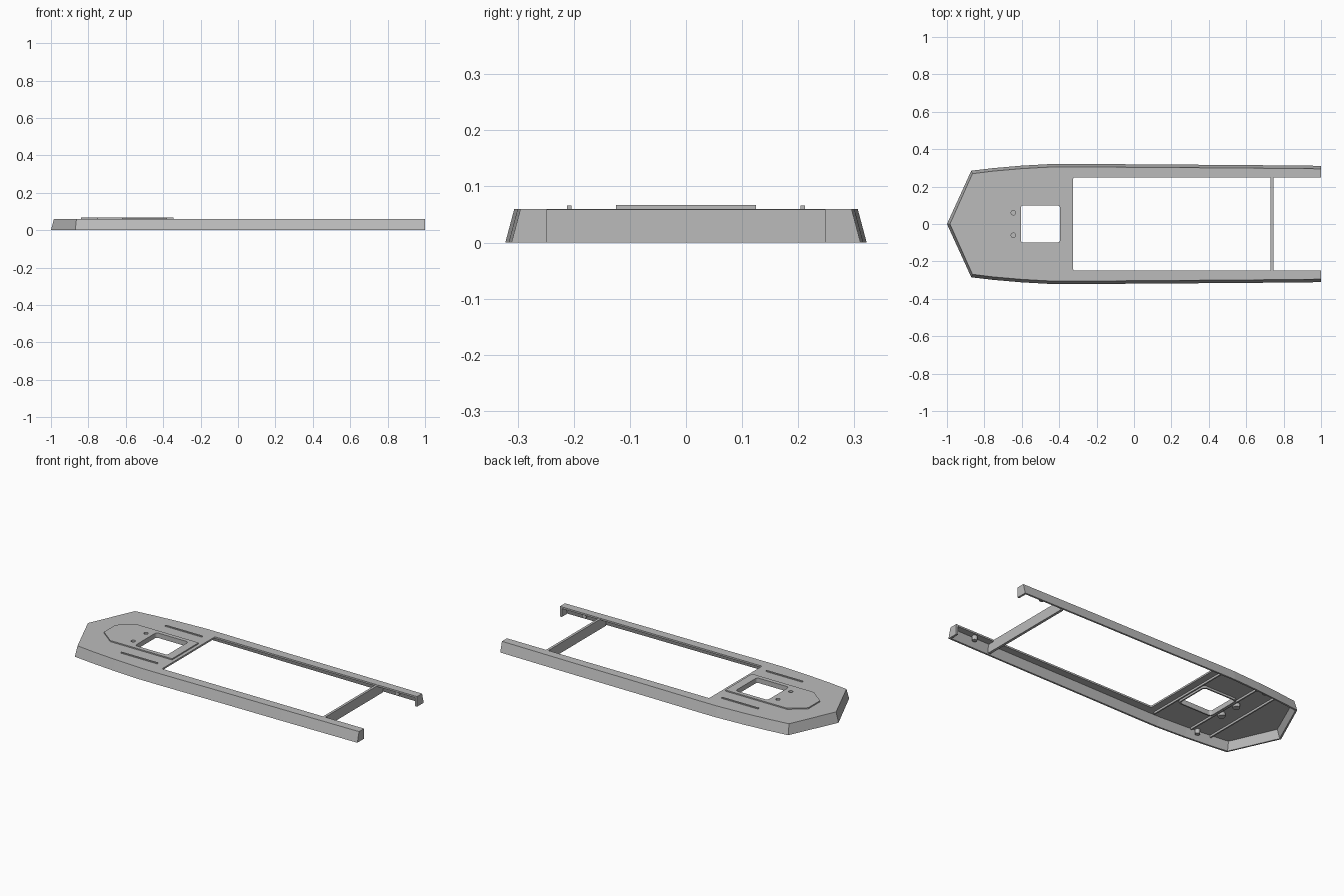
import bpy, bmesh
from mathutils import Vector

cube = bpy.data.objects.get("Cube")
if cube:
    bpy.data.objects.remove(cube)

grey = bpy.data.materials.new("plain_grey")
grey.use_nodes = True
colour = (0.5, 0.5, 0.5, 1)
grey.diffuse_color = colour
grey.node_tree.nodes["Principled BSDF"].inputs["Base Color"].default_value = colour

DECK, UNDER = 0.06, 0.05


def finish(bm, name):
    bmesh.ops.recalc_face_normals(bm, faces=bm.faces)
    mesh = bpy.data.meshes.new(name)
    bm.to_mesh(mesh)
    bm.free()
    mesh.materials.append(grey)
    ob = bpy.data.objects.new(name, mesh)
    bpy.context.collection.objects.link(ob)
    return ob


def loft(name, low, high, z0, z1):
    """Closed solid between two matching outlines."""
    bm = bmesh.new()
    a = [bm.verts.new((x, y, z0)) for x, y in low]
    b = [bm.verts.new((x, y, z1)) for x, y in high]
    bm.faces.new(a)
    bm.faces.new(b)
    for i in range(len(a)):
        j = (i + 1) % len(a)
        bm.faces.new((a[i], a[j], b[j], b[i]))
    return finish(bm, name)


def box(name, x0, x1, y0, y1, z0, z1, radius=0):
    bm = bmesh.new()
    bmesh.ops.create_cube(bm, size=1)
    for v in bm.verts:
        v.co = Vector(((x0 + x1) / 2 + v.co.x * (x1 - x0),
                       (y0 + y1) / 2 + v.co.y * (y1 - y0),
                       (z0 + z1) / 2 + v.co.z * (z1 - z0)))
    if radius:
        upright = [e for e in bm.edges if abs(e.verts[0].co.z - e.verts[1].co.z) > 0.001]
        bmesh.ops.bevel(bm, geom=upright, offset=radius, segments=4, profile=0.5, affect='EDGES')
    return finish(bm, name)


def cylinder(name, x, y, r, z0, z1):
    bm = bmesh.new()
    bmesh.ops.create_cone(bm, cap_ends=True, segments=16, radius1=r, radius2=r, depth=z1 - z0)
    bmesh.ops.translate(bm, verts=bm.verts, vec=(x, y, (z0 + z1) / 2))
    return finish(bm, name)


def cut(target, *cutters):
    for c in cutters:
        m = target.modifiers.new("cut_" + c.name, 'BOOLEAN')
        m.operation = 'DIFFERENCE'
        m.solver = 'EXACT'
        m.object = c
        c.hide_render = True
        c.hide_set(True)
    # bake the cuts, then drop the cutters
    bpy.context.view_layer.update()
    deps = bpy.context.evaluated_depsgraph_get()
    mesh = bpy.data.meshes.new_from_object(target.evaluated_get(deps))
    target.modifiers.clear()
    target.data = mesh


# Outline of one side, bow to stern
SIDE = [(-0.87, 0.285), (-0.75, 0.299), (-0.6, 0.312), (-0.42, 0.322),
        (-0.3, 0.322), (0.1, 0.318), (0.5, 0.316), (1, 0.311)]


def outline(inset, stern):
    half = [(min(x, stern) + (inset * 0.4 if i == 0 else 0), y - inset)
            for i, (x, y) in enumerate(SIDE)]
    return [(-1 + inset, 0)] + half + [(x, -y) for x, y in reversed(half)]


# Hollow hull with sloping walls and the long open bay
hull = loft("hull_shell", outline(0, 1), outline(0.016, 1), 0, DECK)
cavity = loft("cavity_cutter", outline(0.010, 0.988), outline(0.026, 0.988), -0.002, UNDER)
bay = box("bay_cutter", -0.325, 1.2, -0.248, 0.248, -0.1, 0.2, 0.006)
hatch = box("hatch_cutter", -0.605, -0.395, -0.1, 0.1, -0.1, 0.2, 0.015)
pits = [cylinder("pit_cutter", -0.645, s * 0.06, 0.012, 0.04, 0.1) for s in (-1, 1)]
cut(hull, cavity, bay, hatch, *pits)

# Raised plate around the hatch
half_plate = [(-0.345, 0.125), (-0.75, 0.125), (-0.84, 0.055)]
plate_line = half_plate + [(x, -y) for x, y in reversed(half_plate)]
plate = loft("raised_plate", plate_line, plate_line, DECK - 0.003, DECK + 0.007)
cut(plate, hatch, *pits)

# Collar hanging below the hatch
collar = box("hatch_collar", -0.613, -0.387, -0.108, 0.108, 0.038, UNDER + 0.003, 0.02)
cut(collar, hatch)

# Cross beam and underside ribs
box("cross_beam", 0.73, 0.745, -0.294, 0.294, 0, DECK - 0.001)
for x in (-0.37, -0.62, -0.75):
    box("under_rib", x - 0.004, x + 0.004, -0.275, 0.275, 0.038, UNDER + 0.003)

# Deck ridges, bosses under the deck
for s in (-1, 1):
    box("deck_ridge", -0.62, -0.38, s * 0.208 - 0.004, s * 0.208 + 0.004, DECK - 0.003, DECK + 0.006)
    cylinder("pit_boss", -0.645, s * 0.06, 0.02, 0.03, UNDER + 0.002)
    for x in (-0.66, 0.855):
        cylinder("edge_boss", x, s * 0.272, 0.014, 0.025, UNDER + 0.003)

for c in [cavity, bay, hatch] + pits:
    bpy.data.objects.remove(c)
